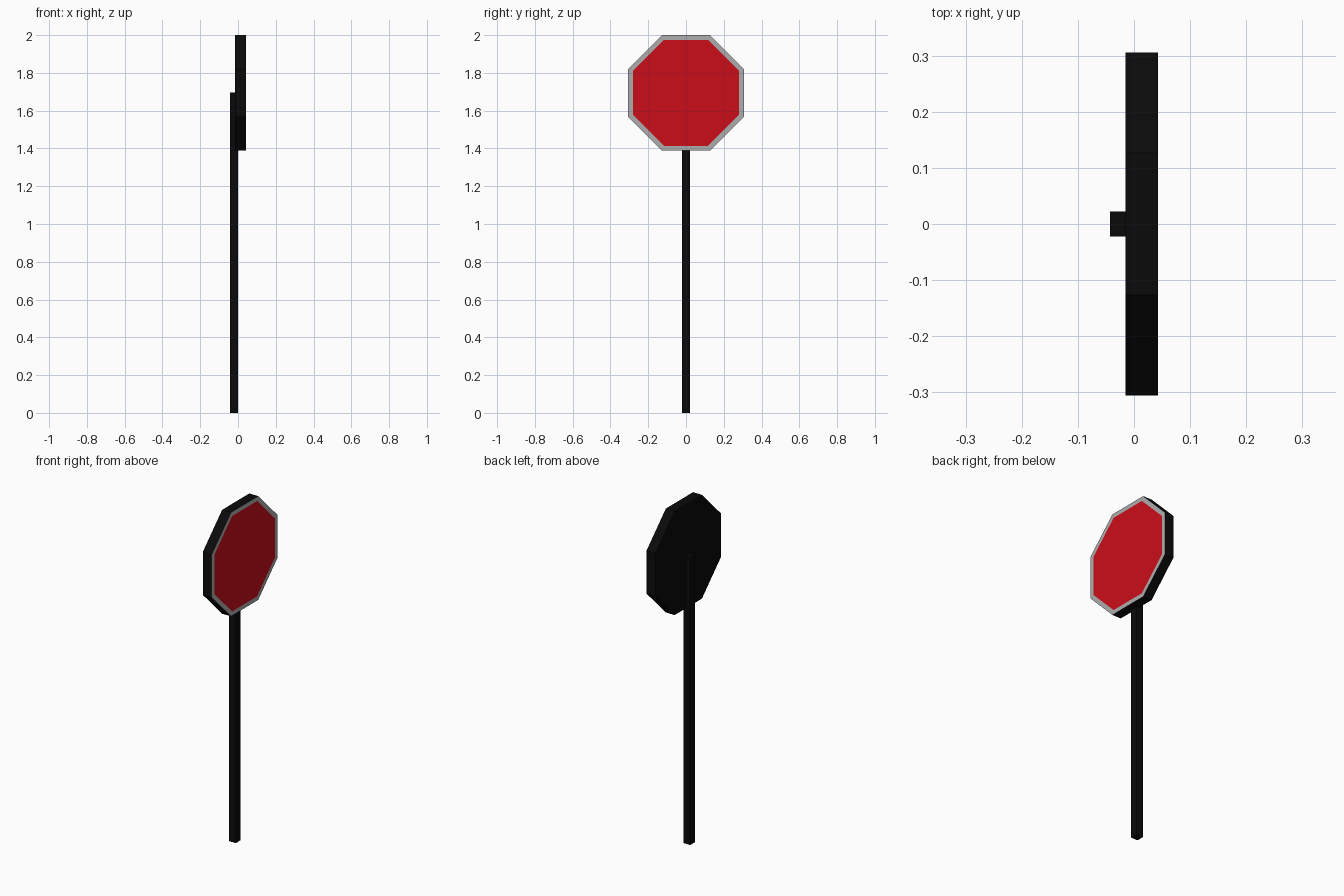
import bpy, bmesh, math
from mathutils import Matrix

if "Cube" in bpy.data.objects:
    bpy.data.objects.remove(bpy.data.objects["Cube"])


def material(name, rgb):
    m = bpy.data.materials.new(name)
    m.diffuse_color = (*rgb, 1)
    m.use_nodes = True
    m.node_tree.nodes["Principled BSDF"].inputs["Base Color"].default_value = m.diffuse_color
    return m


black = material("black_paint", (0.003, 0.003, 0.003))
grey = material("grey_border", (0.42, 0.42, 0.42))
red = material("red_face", (0.60, 0.004, 0.010))


def finish(name, bm, mats):
    mesh = bpy.data.meshes.new(name)
    bm.to_mesh(mesh)
    bm.free()
    for m in mats:
        mesh.materials.append(m)
    ob = bpy.data.objects.new(name, mesh)
    bpy.context.collection.objects.link(ob)
    return ob


# Square post, its front edge sunk into the sign panel
bm = bmesh.new()
bmesh.ops.create_cube(bm, size=1)
bmesh.ops.scale(bm, vec=(0.044, 0.044, 1.695), verts=bm.verts)
bmesh.ops.translate(bm, vec=(-0.021, 0, 1.695 / 2), verts=bm.verts)
finish("post", bm, [black])

# Octagonal panel facing +x
half, x0, x1 = 0.306, -0.015, 0.043
radius = half / math.cos(math.pi / 8)
bm = bmesh.new()
bmesh.ops.create_cone(bm, cap_ends=True, segments=8, radius1=radius, radius2=radius, depth=x1 - x0)
# flat edges up, down and sideways whatever the primitive's starting angle
first = next(iter(bm.verts)).co
turn = math.pi / 8 - math.atan2(first.y, first.x)
bmesh.ops.transform(bm, matrix=Matrix.Translation(((x0 + x1) / 2, 0, 2 - half))
                    @ Matrix.Rotation(math.pi / 2, 4, 'Y') @ Matrix.Rotation(turn, 4, 'Z'), verts=bm.verts)
bm.normal_update()

# Front face: grey rim around a red field
front = max(bm.faces, key=lambda f: f.normal.x)
rim = bmesh.ops.inset_region(bm, faces=[front], thickness=0.025, use_even_offset=True)
for f in rim["faces"]:
    f.material_index = 1
front.material_index = 2
finish("sign_panel", bm, [black, grey, red])
